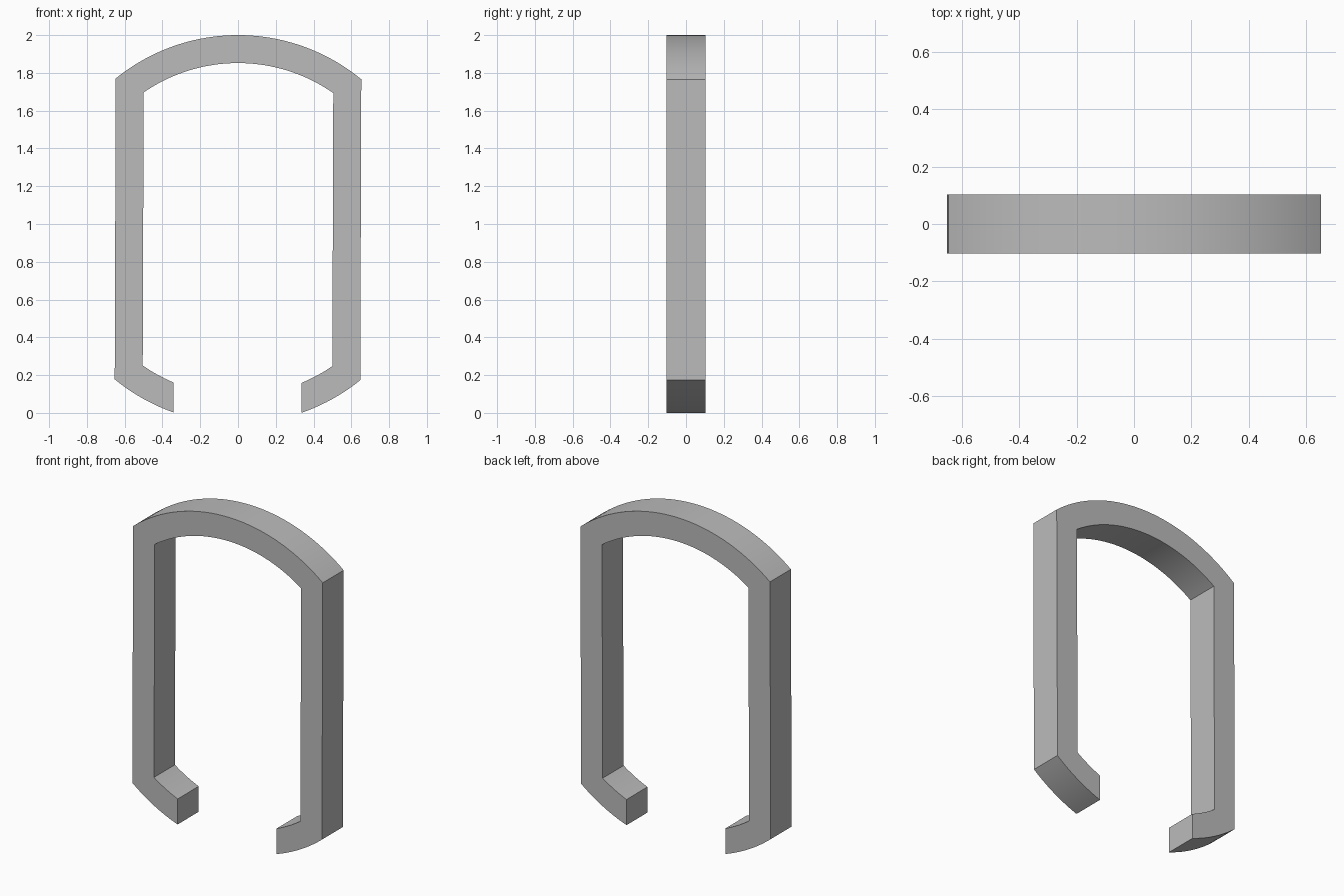
import bpy
import bmesh
import math
from mathutils import Matrix, Vector

cube = bpy.data.objects.get("Cube")
if cube:
    bpy.data.objects.remove(cube, do_unlink=True)

CENTRE_Z = 0.972
OUTER_R, INNER_R = 1.028, 0.88      # concentric arcs of the top and the feet
OUTER_X, INNER_X = 0.65, 0.502      # outer and inner sides of the uprights
TIP_X = 0.339                       # vertical cut at the end of each foot
DEPTH = 0.205
TILT = 0.0034                       # tiny lean of the whole frame


def arc(radius, start_x, end_x, side, steps):
    """Points on an arc above (side=1) or below (side=-1) the centre."""
    a, b = math.asin(start_x / radius), math.asin(end_x / radius)
    angles = [a + (b - a) * i / steps for i in range(steps + 1)]
    return [Vector((radius * math.sin(t), 0, side * radius * math.cos(t)))
            for t in angles]


def edge_path(radius, side_x):
    """One edge of the band: right foot, arch, left foot."""
    return (arc(radius, TIP_X, side_x, -1, 10)
            + arc(radius, side_x, -side_x, 1, 40)
            + arc(radius, -side_x, -TIP_X, -1, 10))


# Flat band between the outer and inner paths, extruded to full depth
bm = bmesh.new()
outer = [bm.verts.new(p) for p in edge_path(OUTER_R, OUTER_X)]
inner = [bm.verts.new(p) for p in edge_path(INNER_R, INNER_X)]
for i in range(len(outer) - 1):
    bm.faces.new((outer[i], outer[i + 1], inner[i + 1], inner[i]))
bmesh.ops.translate(bm, verts=bm.verts, vec=(0, -DEPTH / 2, 0))
grown = bmesh.ops.extrude_face_region(bm, geom=bm.faces[:])
moved = [g for g in grown["geom"] if isinstance(g, bmesh.types.BMVert)]
bmesh.ops.translate(bm, verts=moved, vec=(0, DEPTH, 0))
bmesh.ops.transform(bm, verts=bm.verts, matrix=Matrix.Translation((0, 0, CENTRE_Z))
                    @ Matrix.Rotation(TILT, 4, "Y"))
bmesh.ops.recalc_face_normals(bm, faces=bm.faces)

mesh = bpy.data.meshes.new("open_frame")
bm.to_mesh(mesh)
bm.free()
frame = bpy.data.objects.new("open_frame", mesh)
bpy.context.collection.objects.link(frame)

# Plain grey
grey = bpy.data.materials.new("plain_grey")
grey.use_nodes = True
colour = (0.5, 0.5, 0.5, 1)
grey.diffuse_color = colour
grey.node_tree.nodes["Principled BSDF"].inputs["Base Color"].default_value = colour
mesh.materials.append(grey)

# Smooth curves with crisp corners
bpy.ops.object.select_all(action="DESELECT")
frame.select_set(True)
bpy.context.view_layer.objects.active = frame
bpy.ops.object.shade_smooth_by_angle(angle=math.radians(25))
